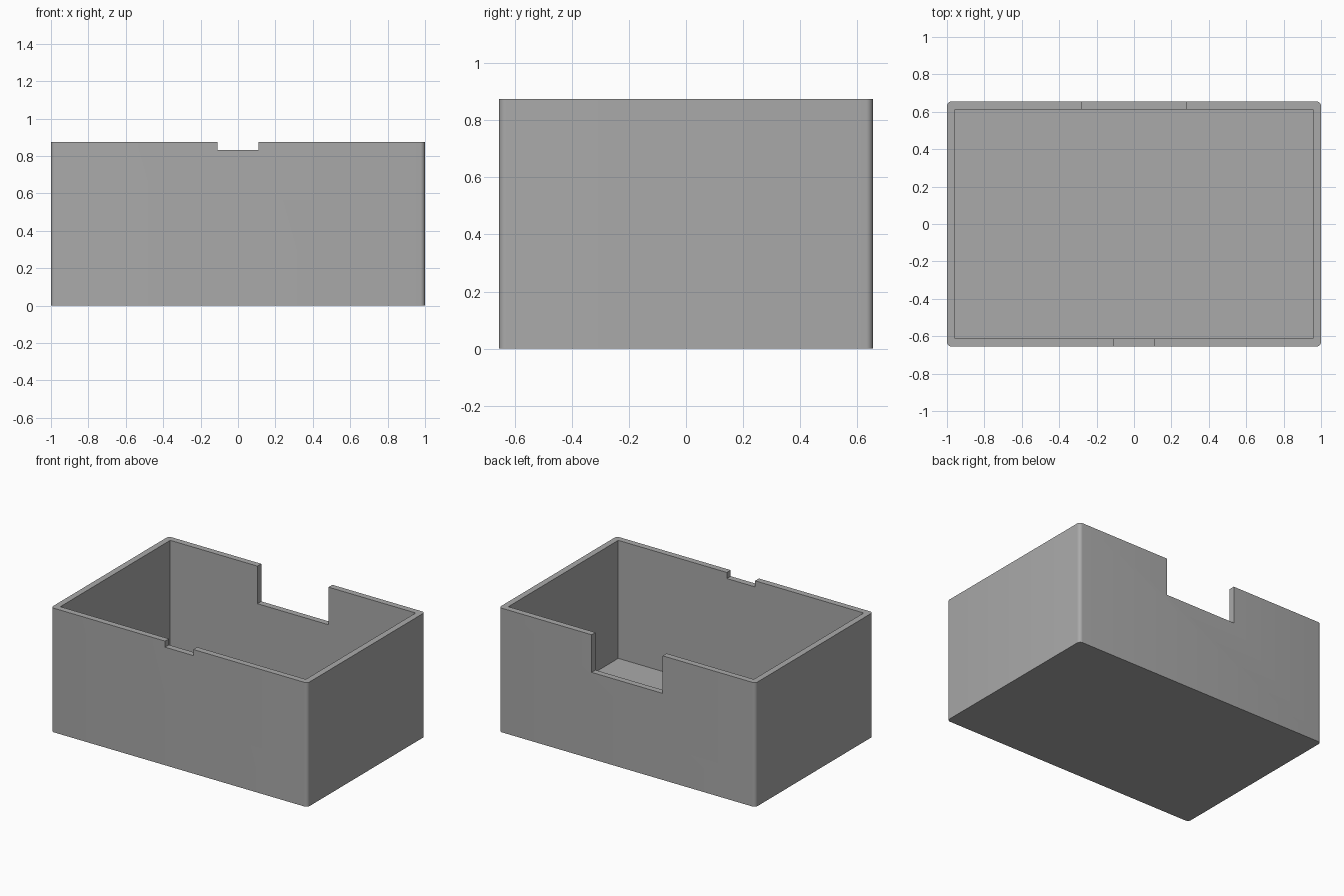
import bpy, bmesh

WIDTH, DEPTH, HEIGHT = 2.0, 1.31, 0.875
WALL, RADIUS = 0.043, 0.025
BACK_NOTCH_Z = 0.61

old = bpy.data.objects.get("Cube")
if old:
    bpy.data.objects.remove(old, do_unlink=True)

grey = bpy.data.materials.new("plain_grey")
grey.use_nodes = True
colour = (0.4, 0.4, 0.4, 1)
grey.diffuse_color = colour
grey.node_tree.nodes["Principled BSDF"].inputs["Base Color"].default_value = colour


def box(name, low, high, radius=0):
    """Box between two corners, with optionally rounded upright edges."""
    bm = bmesh.new()
    bmesh.ops.create_cube(bm, size=1)
    for v in bm.verts:
        v.co = [h if c > 0 else l for c, l, h in zip(v.co, low, high)]
    if radius:
        upright = [e for e in bm.edges
                   if abs(e.verts[0].co.z - e.verts[1].co.z) > 0.1]
        bmesh.ops.bevel(bm, geom=upright, offset=radius, segments=6,
                        profile=0.5, affect='EDGES')
    mesh = bpy.data.meshes.new(name)
    bm.to_mesh(mesh)
    bm.free()
    mesh.materials.append(grey)
    obj = bpy.data.objects.new(name, mesh)
    bpy.context.collection.objects.link(obj)
    return obj


# Outer body with rounded upright corners
x, y, top = WIDTH / 2, DEPTH / 2, HEIGHT + 0.1
tray = box("open_box", (-x, -y, 0), (x, y, HEIGHT), RADIUS)

# Hollow inside, small front notch and large back notch
cutters = [
    box("cavity_cutter", (WALL - x, WALL - y, WALL), (x - WALL, y - WALL, top)),
    box("front_notch_cutter", (-0.11, -y - 0.1, HEIGHT - WALL), (0.11, 0, top)),
    box("back_notch_cutter", (-0.277, 0, BACK_NOTCH_Z), (0.277, y + 0.1, top)),
]
bpy.context.view_layer.objects.active = tray
for cutter in cutters:
    cutter.hide_render = True
    mod = tray.modifiers.new(cutter.name, 'BOOLEAN')
    mod.operation = 'DIFFERENCE'
    mod.solver = 'EXACT'
    mod.object = cutter
    bpy.ops.object.modifier_apply(modifier=mod.name)
    bpy.data.objects.remove(cutter, do_unlink=True)

# Smooth corners, crisp edges
bpy.ops.object.select_all(action='DESELECT')
tray.select_set(True)
bpy.ops.object.shade_smooth_by_angle(angle=0.6)
